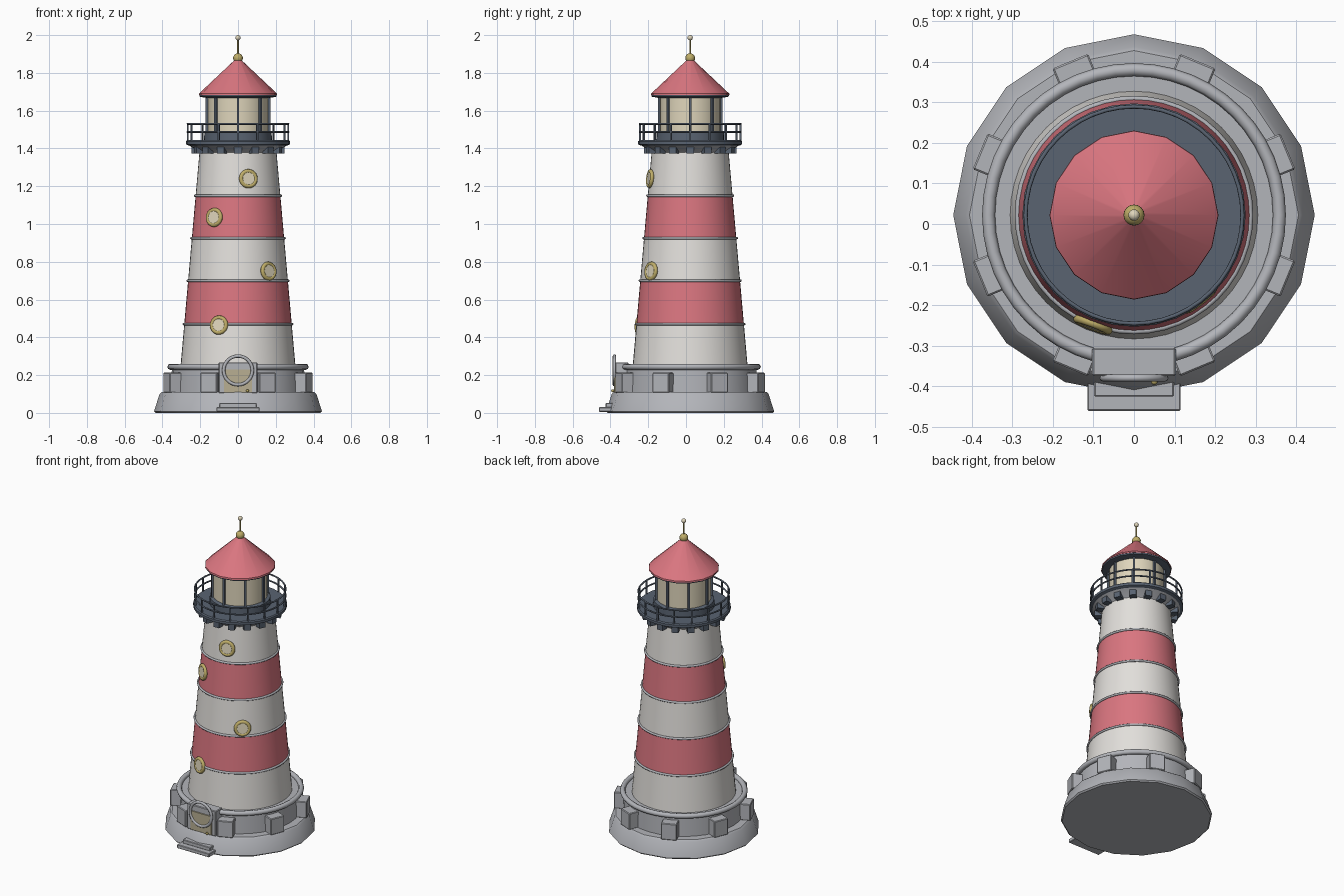
import bpy, bmesh
from math import sin, cos, pi, radians
from mathutils import Matrix

cube = bpy.data.objects.get("Cube")
if cube:
    bpy.data.objects.remove(cube, do_unlink=True)

CY = 0.022  # tower axis sits slightly behind the origin


def material(name, r, g, b):
    m = bpy.data.materials.new(name)
    m.use_nodes = True
    m.diffuse_color = (r, g, b, 1)
    node = next(n for n in m.node_tree.nodes if n.type == 'BSDF_PRINCIPLED')
    node.inputs["Base Color"].default_value = (r, g, b, 1)
    node.inputs["Roughness"].default_value = 0.7
    return m


STONE = material("grey stone", 0.45, 0.46, 0.49)
WHITE = material("warm white", 0.76, 0.74, 0.71)
RED = material("soft red", 0.70, 0.18, 0.215)
SLATE = material("dark slate", 0.10, 0.125, 0.165)
BRASS = material("brass", 0.52, 0.42, 0.14)
CREAM = material("lamp cream", 0.74, 0.67, 0.50)
TAN = material("door tan", 0.48, 0.43, 0.29)


def finish(obj, name, *mats, angle=35):
    obj.name = obj.data.name = name
    for m in mats:
        obj.data.materials.append(m)
    bpy.ops.object.select_all(action='DESELECT')
    obj.select_set(True)
    bpy.context.view_layer.objects.active = obj
    bpy.ops.object.shade_smooth_by_angle(angle=radians(angle))
    return obj


def from_bmesh(bm, name, *mats, angle=35):
    bmesh.ops.recalc_face_normals(bm, faces=bm.faces)
    mesh = bpy.data.meshes.new(name)
    bm.to_mesh(mesh)
    bm.free()
    obj = bpy.data.objects.new(name, mesh)
    bpy.context.collection.objects.link(obj)
    return finish(obj, name, *mats, angle=angle)


def lathe(name, profile, sides, *mats, rule=None):
    """Turn an (r, z) profile around the tower axis and cap both ends."""
    bm = bmesh.new()
    rings = [[bm.verts.new((r * cos(2 * pi * i / sides), CY + r * sin(2 * pi * i / sides), z))
              for i in range(sides)] for r, z in profile]
    for a, b in zip(rings, rings[1:]):
        for i in range(sides):
            j = (i + 1) % sides
            f = bm.faces.new((a[i], a[j], b[j], b[i]))
            if rule:
                f.material_index = rule(f.calc_center_median().z)
    bm.faces.new(rings[0])
    bm.faces.new(rings[-1])
    return from_bmesh(bm, name, *mats)


def ring(name, r, z, thick, mat, sides=48):
    bpy.ops.mesh.primitive_torus_add(major_radius=r, minor_radius=thick, major_segments=sides,
                                     minor_segments=8, location=(0, CY, z))
    return finish(bpy.context.object, name, mat, angle=60)


def box(name, lo, hi, mat, bevel=0.004):
    bm = bmesh.new()
    size = [h - l for l, h in zip(lo, hi)]
    mid = [(h + l) / 2 for l, h in zip(lo, hi)]
    bmesh.ops.create_cube(bm, size=1, matrix=Matrix.Translation(mid) @ Matrix.Diagonal((*size, 1)))
    bmesh.ops.bevel(bm, geom=bm.edges[:], offset=bevel, segments=1, affect='EDGES')
    return from_bmesh(bm, name, mat)


def around(name, count, radius, z, size, mat, start=0.0, bevel=0.0):
    """Boxes spaced evenly round the axis: size is radial, tangential, height."""
    bm = bmesh.new()
    for i in range(count):
        turn = Matrix.Rotation(start + 2 * pi * i / count, 4, 'Z')
        place = Matrix.Translation((0, CY, 0)) @ turn @ Matrix.Translation((radius, 0, z))
        bmesh.ops.create_cube(bm, size=1, matrix=place @ Matrix.Diagonal((*size, 1)))
    if bevel:
        bmesh.ops.bevel(bm, geom=bm.edges[:], offset=bevel, segments=1, affect='EDGES')
    return from_bmesh(bm, name, mat)


def ball(name, z, r, mat):
    bpy.ops.mesh.primitive_uv_sphere_add(segments=16, ring_count=10, radius=r, location=(0, CY, z))
    return finish(bpy.context.object, name, mat, angle=60)


# Stone base
lathe("plinth", [(0.437, 0), (0.445, 0.008), (0.415, 0.1), (0.405, 0.11)], 16, STONE)
lathe("base_drum", [(0.355, 0.1), (0.35, 0.24), (0.29, 0.24)], 32, STONE)
ring("base_moulding", 0.358, 0.244, 0.016, STONE)
around("base_buttresses", 8, 0.37, 0.16, (0.08, 0.095, 0.105), STONE, start=pi / 8, bevel=0.004)

# Striped tower
STRIPES = [0.24, 0.47, 0.70, 0.925, 1.15, 1.385]


def tower_r(z):
    return 0.304 - 0.0885 * (z - 0.25)


lathe("tower", [(tower_r(z), z) for z in STRIPES], 48, WHITE, RED,
      rule=lambda z: sum(z > s for s in STRIPES[1:]) % 2)
for z in STRIPES[1:-1]:
    ring("stripe_trim", tower_r(z) + 0.002, z, 0.007, STONE)

# Round windows, given as angle from the front and height
for deg, z in [(14.5, 1.24), (-32, 1.035), (38, 0.75), (-20.5, 0.465)]:
    a, r = radians(deg), tower_r(z) + 0.003
    place = dict(location=(r * sin(a), CY - r * cos(a), z), rotation=(pi / 2 - 0.088, 0, a))
    bpy.ops.mesh.primitive_torus_add(major_radius=0.04, minor_radius=0.011,
                                     major_segments=24, minor_segments=8, **place)
    finish(bpy.context.object, "window_frame", BRASS, angle=60)
    bpy.ops.mesh.primitive_cylinder_add(vertices=24, radius=0.036, depth=0.016, **place)
    finish(bpy.context.object, "window_glass", CREAM)

# Gallery with railing
lathe("gallery_cornice", [(0.2, 1.375), (0.21, 1.385), (0.262, 1.418)], 32, STONE)
around("gallery_corbels", 16, 0.222, 1.39, (0.046, 0.04, 0.035), SLATE)
lathe("gallery_deck", [(0.262, 1.415), (0.275, 1.422), (0.275, 1.438), (0.268, 1.444)], 32, SLATE)
around("railing_posts", 16, 0.266, 1.485, (0.009, 0.009, 0.09), SLATE)
for z in (1.487, 1.53):
    ring("railing_bar", 0.267, z, 0.005, SLATE)

# Lantern room
lathe("lantern_sill", [(0.18, 1.44), (0.178, 1.485), (0.165, 1.492)], 32, SLATE)
lathe("lantern_glass", [(0.16, 1.485), (0.16, 1.68)], 32, CREAM)
around("lantern_bars", 8, 0.165, 1.58, (0.013, 0.013, 0.2), SLATE)

# Roof and finial
lathe("roof_eave", [(0.17, 1.668), (0.203, 1.674), (0.206, 1.685)], 16, SLATE)
lathe("roof", [(0.208, 1.682), (0.207, 1.69), (0.018, 1.868)], 16, RED)
ball("finial_ball", 1.878, 0.026, BRASS)
lathe("finial_rod", [(0.005, 1.88), (0.004, 1.98)], 8, BRASS)
ball("finial_tip", 1.986, 0.014, CREAM)

# Doorway and steps
box("door_surround", (-0.103, -0.374, 0.105), (0.103, -0.305, 0.268), STONE)
box("door", (-0.075, -0.38, 0.108), (0.075, -0.37, 0.23), TAN, bevel=0.001)
bpy.ops.mesh.primitive_torus_add(major_radius=0.076, minor_radius=0.009, major_segments=32, minor_segments=8,
                                 location=(0, -0.379, 0.225), rotation=(pi / 2, 0, 0))
finish(bpy.context.object, "door_arch", STONE, angle=60)
bpy.ops.mesh.primitive_uv_sphere_add(segments=12, ring_count=8, radius=0.008, location=(0.05, -0.388, 0.117))
finish(bpy.context.object, "door_knob", BRASS, angle=60)
box("lower_step", (-0.115, -0.46, 0.006), (0.115, -0.38, 0.03), STONE, bevel=0.003)
box("upper_step", (-0.098, -0.425, 0.028), (0.098, -0.37, 0.053), STONE, bevel=0.003)
